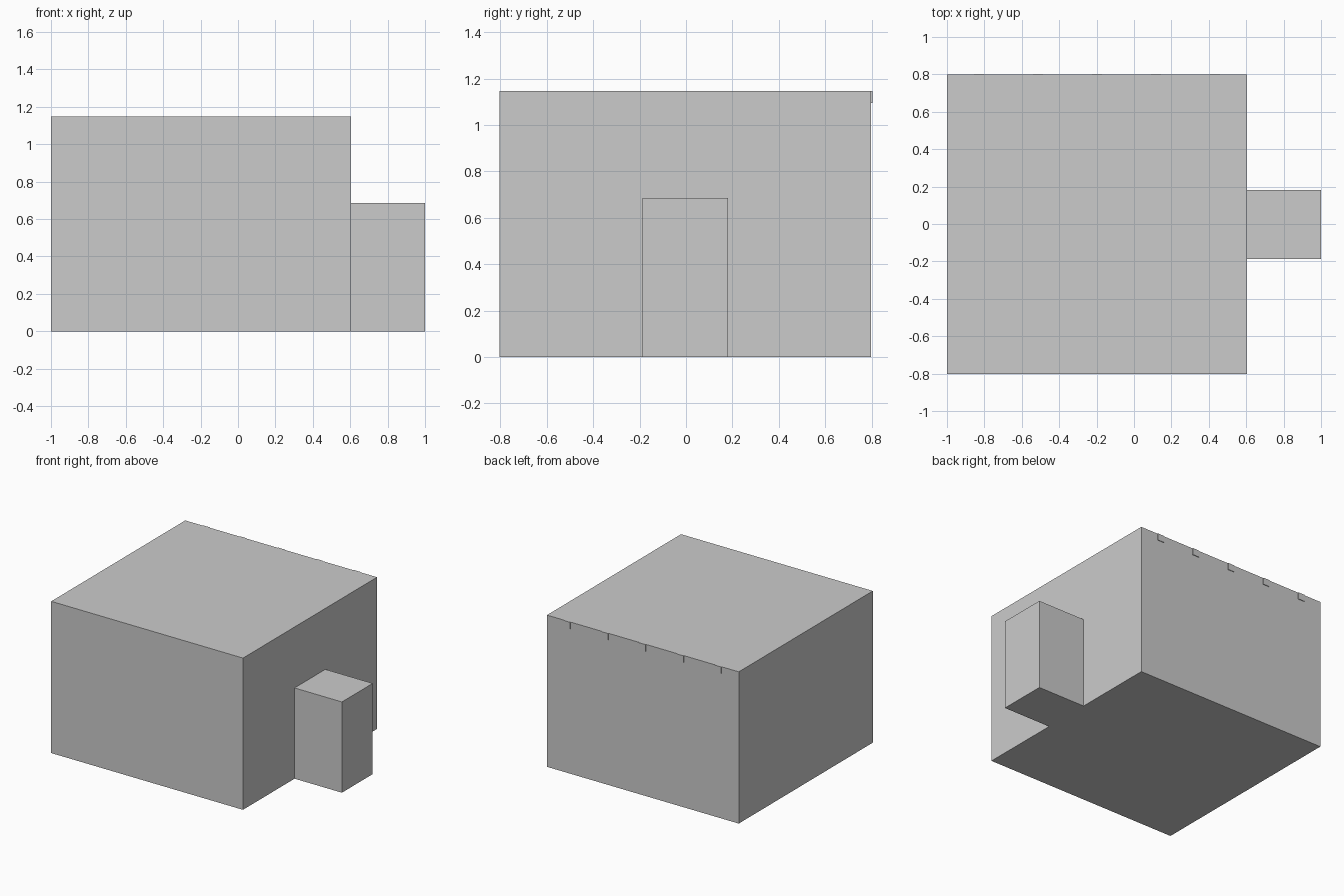
import bpy

if "Cube" in bpy.data.objects:
    bpy.data.objects.remove(bpy.data.objects["Cube"])


def box(name, x0, x1, y0, y1, z0, z1):
    bpy.ops.mesh.primitive_cube_add(
        size=1, location=((x0 + x1) / 2, (y0 + y1) / 2, (z0 + z1) / 2))
    ob = bpy.context.object
    ob.name = name
    ob.scale = (x1 - x0, y1 - y0, z1 - z0)
    bpy.ops.object.transform_apply(location=False, rotation=False, scale=True)
    return ob


BACK = 0.798
TOP = 1.147

# Main block
box("main_block", -1.0, 0.604, -0.803, BACK, 0, TOP)

# Small side block, centred on the right wall
box("side_block", 0.604, 1.0, -0.187, 0.181, 0, 0.686)

# Row of thin tabs along the top of the back wall
for i in range(5):
    x = -0.829 + i * 0.3155
    box(f"back_tab_{i + 1}", x - 0.027, x + 0.027, BACK - 0.01, 0.803, 1.096, TOP)
